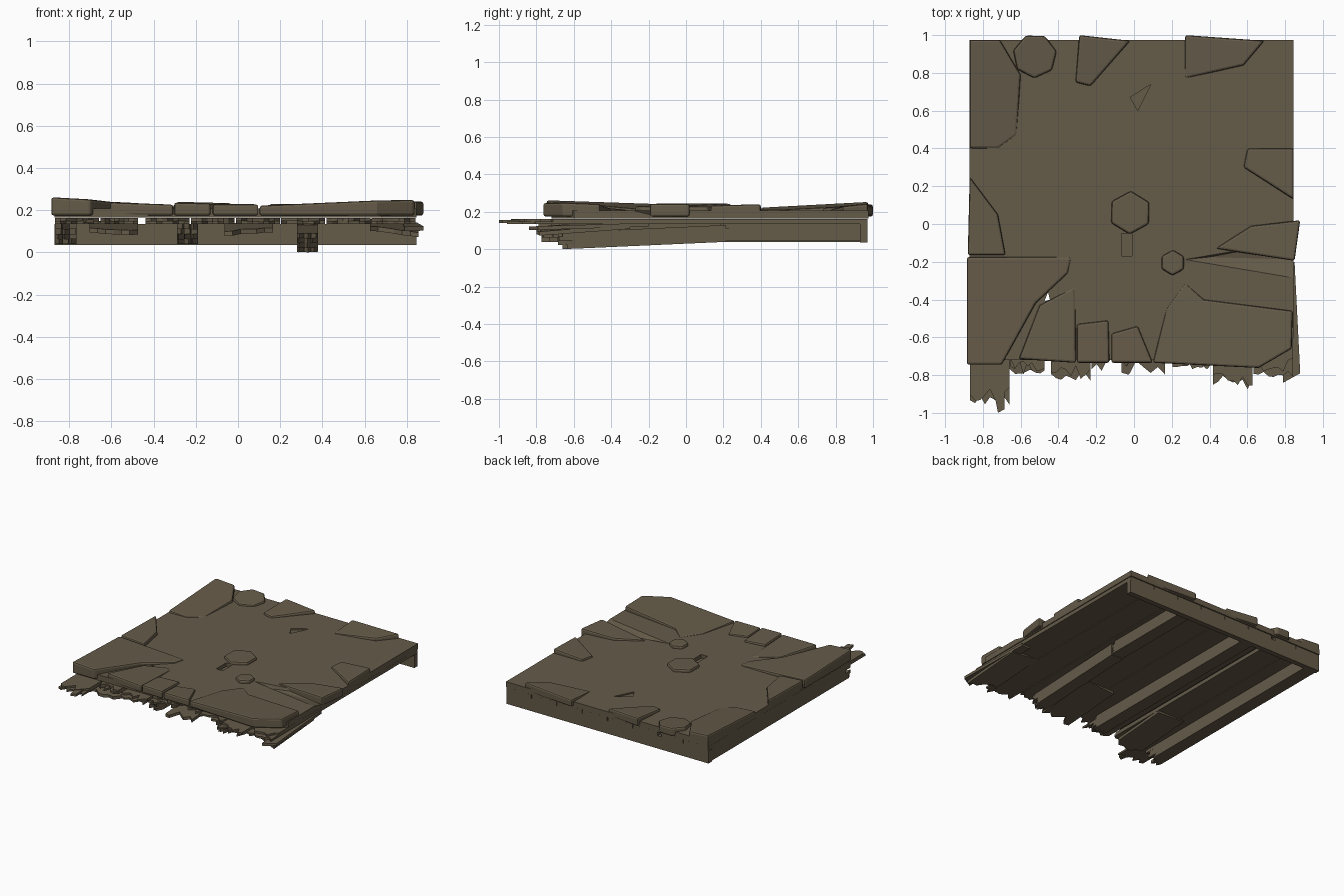
import bpy, bmesh, math, random

if "Cube" in bpy.data.objects:
    bpy.data.objects.remove(bpy.data.objects["Cube"])

random.seed(7)
brown = bpy.data.materials.new("weathered_brown")
brown.diffuse_color = (0.130, 0.104, 0.066, 1)
brown.use_nodes = True
brown.node_tree.nodes["Principled BSDF"].inputs["Base Color"].default_value = brown.diffuse_color
BACK, LEFT, RIGHT, FRONT = .975, -.87, .845, -.735


def add(name, bm, bevel=0):
    bmesh.ops.recalc_face_normals(bm, faces=bm.faces)
    me = bpy.data.meshes.new(name)
    bm.to_mesh(me)
    bm.free()
    ob = bpy.data.objects.new(name, me)
    bpy.context.collection.objects.link(ob)
    me.materials.append(brown)
    if bevel:
        m = ob.modifiers.new("worn_edges", 'BEVEL')
        m.width, m.segments, m.limit_method = bevel, 2, 'ANGLE'
        m.angle_limit = math.radians(50)
    return ob


def prism(name, pts, zb, zt, top=(0, 0), shear=(0, 0), bevel=0):
    """Plan outline raised from zb to zt; top tilts the upper face, shear tilts all."""
    xs, ys = [p[0] for p in pts], [p[1] for p in pts]
    cx, cy = (min(xs) + max(xs)) / 2, (min(ys) + max(ys)) / 2
    bm = bmesh.new()

    def ring(z, sx, sy):
        return [bm.verts.new((x, y, z + sx * (x - cx) + sy * (y - cy))) for x, y in pts]
    lo = ring(zb, *shear)
    hi = ring(zt, shear[0] + top[0], shear[1] + top[1])
    bm.faces.new(lo[::-1])
    bm.faces.new(hi)
    n = len(pts)
    for i in range(n):
        j = (i + 1) % n
        bm.faces.new((lo[i], lo[j], hi[j], hi[i]))
    return add(name, bm, bevel)


def rect(x0, x1, y0, y1):
    return [(x0, y0), (x1, y0), (x1, y1), (x0, y1)]


def splintered(x0, x1, back, tip, rough, n=9):
    """Board outline with a jagged front end."""
    teeth = [(x0 + (x1 - x0) * i / (n - 1), tip + random.uniform(-rough, rough)) for i in range(n)]
    return [(x1, back), (x0, back)] + teeth


def cut(ob, cutter):
    m = ob.modifiers.new("cut", 'BOOLEAN')
    m.operation, m.object, m.solver = 'DIFFERENCE', cutter, 'EXACT'
    bpy.context.view_layer.objects.active = ob
    bpy.ops.object.modifier_apply(modifier="cut")
    bpy.data.objects.remove(cutter)


# main floor slab with a hole, two pits and a sunken trough
slab = prism("floor_slab", [(LEFT, BACK), (RIGHT, BACK), (RIGHT, -.6), (.68, -.72), (LEFT, -.72)],
             .166, .208)
cut(slab, prism("hole_cutter", [(-.475, -.41), (-.445, -.40), (-.455, -.36)], .1, .3))
cut(slab, prism("pit_cutter", rect(-.065, -.01, -.17, -.05), .18, .3))
cut(slab, prism("chip_cutter", [(.09, .74), (-.02, .67), (.02, .60)], .198, .3))
bm = bmesh.new()
for x, y, z in [(.25, -.19, .212), (.9, -.08, .212), (.9, -.30, .212), (.9, -.19, .186), (.4, -.175, .182)]:
    bm.verts.new((x, y, z))
bmesh.ops.convex_hull(bm, input=bm.verts)
cut(slab, add("trough_cutter", bm))


def plate(name, *pts, zt=.23):
    """Broken stone whose top rises toward the rim of the floor."""
    cx = sum(p[0] for p in pts) / len(pts)
    cy = sum(p[1] for p in pts) / len(pts)
    prism(name + "_stone_plate", pts, .175, zt, (.09 * cx, .08 * cy), bevel=.012)


def pebble(name, cx, cy, r, n, turn):
    """Loose many-sided stone."""
    plate(name, *[(cx + r * math.cos(turn + math.tau * i / n),
                   cy + r * math.sin(turn + math.tau * i / n)) for i in range(n)])


# stones along the back and sides
plate("back_left", (LEFT, BACK), (-.71, BACK), (-.60, .79), (-.62, .47), (-.72, .40), (LEFT, .40))
plate("back_middle", (-.29, 1), (-.02, .97), (-.23, .73), (-.31, .75))
plate("back_right", (.27, 1), (.69, .97), (.58, .84), (.27, .77))
plate("right_back", (.60, .40), (RIGHT, .40), (RIGHT, .13), (.58, .30))
plate("right_middle", (.88, .02), (.62, -.01), (.43, -.13), (.85, -.195))
plate("left_middle", (LEFT, .25), (-.72, .05), (-.68, -.165), (-.88, -.165), zt=.24)
# stones along the broken front
plate("front_left", (-.885, -.175), (-.33, -.175), (-.35, -.26), (-.52, -.42), (-.70, -.745),
      (-.885, -.745), zt=.238)
plate("front_second", (-.31, -.33), (-.307, FRONT), (-.61, -.715), (-.5, -.43), zt=.225)
plate("front_third", (-.303, -.53), (-.135, -.51), (-.13, FRONT), (-.303, FRONT))
plate("front_fourth", (-.12, -.58), (.02, -.54), (.1, FRONT), (-.12, FRONT), zt=.225)
plate("front_right", (.27, -.31), (.37, -.40), (.84, -.46), (.835, -.66), (.66, -.762),
      (.10, FRONT), (.17, -.45))
# loose stones
pebble("centre", -.02, .06, .115, 6, .5)
pebble("small_loose", .205, -.205, .068, 6, .5)
pebble("back_small", -.525, .89, .118, 7, .2)

# floor planks, each in two splintered layers
width = (RIGHT - LEFT) / 8
tips = [-.92, -.76, -.81, -.74, -.69, -.75, -.84, -.77]
for i, tip in enumerate(tips):
    x0 = LEFT + i * width + .003
    x1 = x0 + width - (.035 if i == 1 else .006)
    for k in range(2):
        prism(f"plank_{i + 1}_layer_{k + 1}", splintered(x0, x1, .97, tip + .02 * k, .04),
              .135 + .014 * k, .149 + .014 * k)
prism("long_splinter", [(-.77, -.75), (-.69, -.75), (-.685, -.98), (-.72, -1)], .140, .158)

# broken plank pieces hanging under the front edge
for i, (x, roll) in enumerate([(-.59, -.05), (.05, .08), (.74, -.12)]):
    prism(f"hanging_plank_{i + 1}", splintered(x - .115, x + .115, -.30, -.76, .04, 7),
          .105, .127, shear=(roll, .075))
prism("loose_side_board", [(.78, -.20), (.85, -.20), (.88, -.79), (.79, -.84)], .112, .132, shear=(0, .03))


def beam(name, x0, x1, back, front, zb, zt, slope=0, reach=.12):
    """Joist with a splintered front end made of uneven slivers."""
    def lift(y):
        return slope * (y - back)
    d = lift((back + front) / 2)
    prism(name, rect(x0, x1, front, back), zb + d, zt + d, shear=(0, slope))
    w, h = (x1 - x0) / 3, (zt - zb) / 4
    for i in range(3):
        for j in range(4):
            a, b = x0 + i * w, x0 + (i + 1) * w
            e = front - random.uniform(.3, 1) * reach
            d = lift((front + e) / 2)
            prism(f"{name}_sliver_{i}{j}", [(a, front + .02), (a, e), (a + w * random.random(), e - .03),
                                           (b, e + .02), (b, front + .02)],
                  zb + j * h + d, zb + (j + 1) * h + d, shear=(0, slope))


# joists below the planks; the right one has snapped and sags
beam("left_joist", -.865, -.765, .93, -.64, .040, .136)
beam("middle_joist", -.29, -.19, .93, -.58, .040, .136)
beam("right_joist_back", .28, .38, .93, .24, .045, .136, reach=.03)
beam("right_joist_front", .28, .38, .21, -.58, .040, .130, slope=.045, reach=.08)

# rail along the back edge
prism("back_rail", rect(LEFT, RIGHT, .93, .97), .037, .135)

# rest the lowest splinter on the ground
low = min(v.co.z for o in bpy.data.objects for v in o.data.vertices)
for o in bpy.data.objects:
    o.location.z -= low
